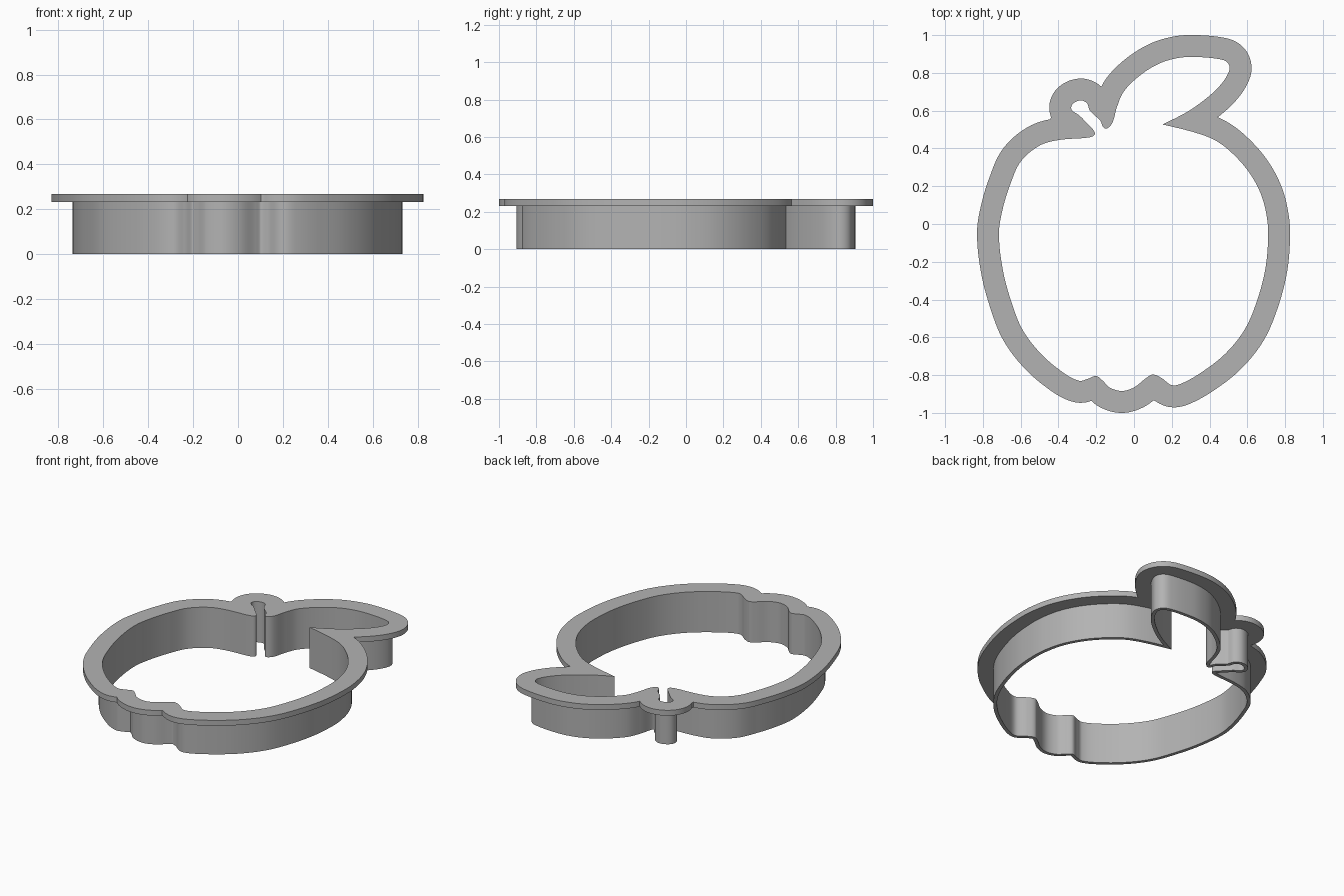
import bpy
import bmesh
from mathutils import Vector
from mathutils.geometry import interpolate_bezier

if "Cube" in bpy.data.objects:
    bpy.data.objects.remove(bpy.data.objects["Cube"], do_unlink=True)

WALL_THICKNESS = 0.022
FLANGE_WIDTH = 0.116
FLANGE_BOTTOM = 0.232
FLANGE_TOP = 0.267

# Inner outline of the cutter, clockwise seen from above, in hundredths
left_side = [(-20, -80.5), (-24.5, -82), (-29, -83), (-37, -79), (-49, -69), (-59, -56),
             (-65, -41), (-69.5, -24), (-71.5, -5), (-69.5, 8), (-65.5, 21),
             (-60, 33), (-50, 41.5), (-39.5, 44.5), (-24, 45.8)]
stem = [(-20.8, 47.3), (-21.3, 49.5), (-25, 53.5), (-29, 57.5), (-33, 60.5),
        (-32.5, 63.5), (-28.3, 65.4), (-25, 64), (-23.3, 60), (-17.7, 54.5),
        (-16.5, 51.5), (-14.5, 50.5), (-11.5, 53.5)]
leaf = [(-9, 62), (-5.5, 70), (3, 78.5), (13.5, 85), (24, 88), (33.5, 88.4),
        (45, 87.3), (49.5, 85.5), (50.5, 81.5), (45.7, 73.5), (37, 65.5), (27, 58.7)]
leaf_base = [(15, 52.7)]
right_side = [(32, 48.5), (43.5, 44), (53, 36.5), (61.5, 26.5), (67.5, 15), (70.5, 2.5),
              (71, -8), (69.5, -24), (65, -41), (58.5, -56), (48, -69), (35, -79)]
bottom_bumps = [(25, -84.5), (20, -85.3), (14.5, -81.5), (10, -79.7), (6.5, -81.5),
                (0, -86.5), (-6.5, -88.4), (-13, -86.5), (-16.5, -83)]


def smooth_loop(points, corners, steps=12):
    """Closed smooth curve through the points, kept sharp at the corners."""
    pts = [Vector(p) / 100 for p in points]
    count = len(pts)
    tangents = [Vector((0, 0)) if points[i] in corners
                else (pts[(i + 1) % count] - pts[i - 1]).normalized()
                for i in range(count)]
    loop = []
    for i in range(count):
        j = (i + 1) % count
        reach = (pts[j] - pts[i]).length / 3
        loop += interpolate_bezier(pts[i], pts[i] + tangents[i] * reach,
                                   pts[j] - tangents[j] * reach, pts[j], steps + 1)[:-1]
    return [Vector((p[0], p[1])) for p in loop]


def offset_loop(loop, distance):
    """Parallel outline, with the parts that would fold over trimmed away."""
    result = []
    for i, p in enumerate(loop):
        along = (loop[(i + 1) % len(loop)] - loop[i - 1]).normalized()
        q = p + Vector((-along.y, along.x)) * distance
        if all((q - other).length > distance * 0.99 for other in loop):
            result.append(q)
    return result


def ring(name, inner, outer, bottom, top, material):
    """Solid band between two outlines."""
    bm = bmesh.new()
    edges = []
    for loop in (inner, outer):
        verts = [bm.verts.new((p.x, p.y, bottom)) for p in loop]
        edges += [bm.edges.new((verts[i - 1], verts[i])) for i in range(len(verts))]
    bmesh.ops.triangle_fill(bm, edges=edges, use_beauty=True, normal=(0, 0, 1))
    raised = bmesh.ops.extrude_face_region(bm, geom=bm.faces[:], use_keep_orig=True)
    moved = [g for g in raised["geom"] if isinstance(g, bmesh.types.BMVert)]
    bmesh.ops.translate(bm, verts=moved, vec=(0, 0, top - bottom))
    bmesh.ops.recalc_face_normals(bm, faces=bm.faces[:])
    mesh = bpy.data.meshes.new(name)
    bm.to_mesh(mesh)
    bm.free()
    mesh.materials.append(material)
    obj = bpy.data.objects.new(name, mesh)
    bpy.context.collection.objects.link(obj)
    bpy.ops.object.select_all(action="DESELECT")
    obj.select_set(True)
    bpy.context.view_layer.objects.active = obj
    bpy.ops.object.shade_smooth_by_angle(angle=0.5)
    return obj


grey = bpy.data.materials.new("plain_grey")
grey.use_nodes = True
grey.diffuse_color = (0.45, 0.45, 0.45, 1)
grey.node_tree.nodes["Principled BSDF"].inputs["Base Color"].default_value = (0.45, 0.45, 0.45, 1)

inner_outline = smooth_loop(left_side + stem + leaf + leaf_base + right_side + bottom_bumps,
                            corners=leaf_base)

# Thin cutting wall
ring("cutting_wall", inner_outline, offset_loop(inner_outline, WALL_THICKNESS),
     0, FLANGE_BOTTOM, grey)

# Wide grip flange on top
ring("grip_flange", inner_outline, offset_loop(inner_outline, FLANGE_WIDTH),
     FLANGE_BOTTOM, FLANGE_TOP, grey)
